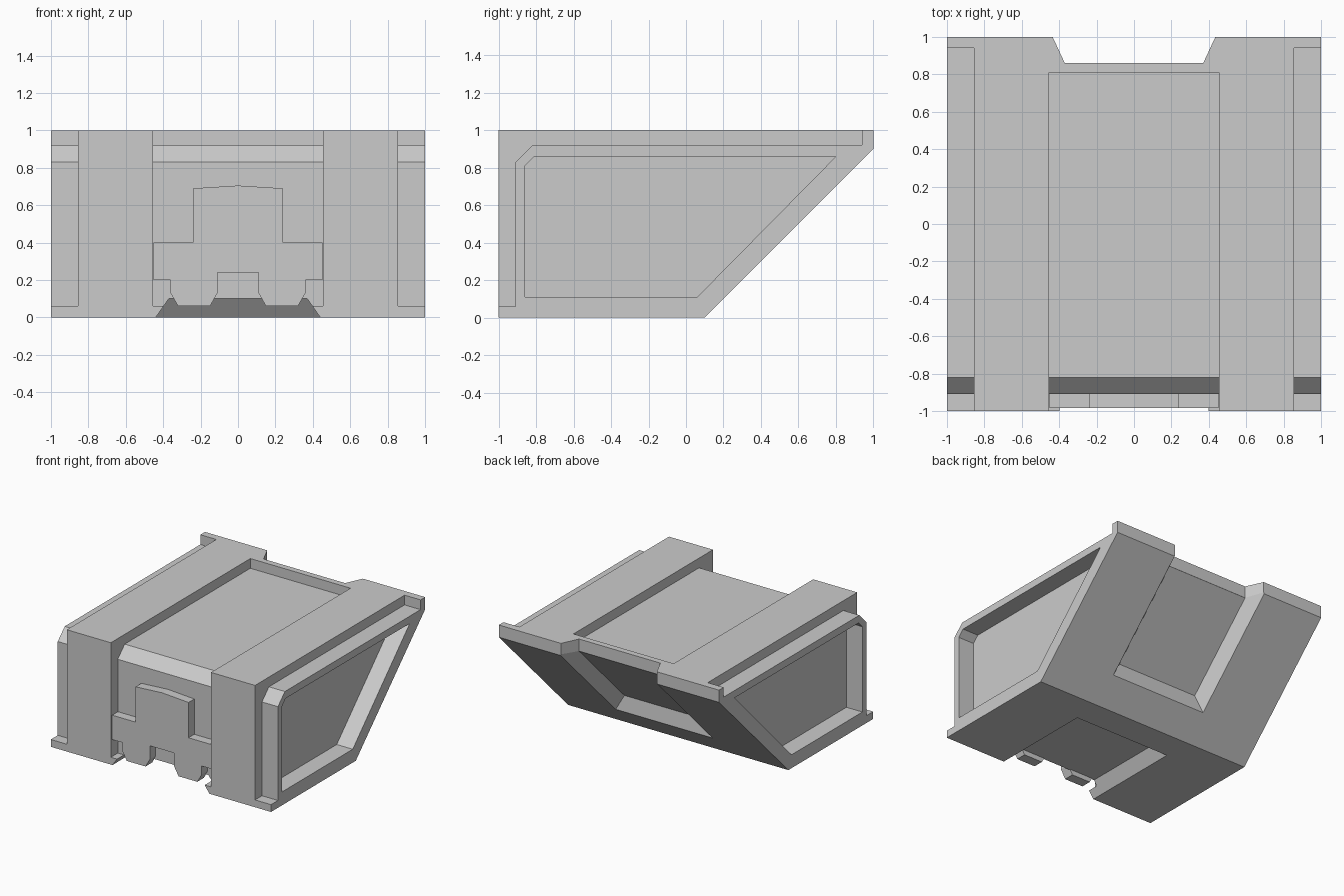
import bpy, bmesh
from mathutils import Vector

if "Cube" in bpy.data.objects:
    bpy.data.objects.remove(bpy.data.objects["Cube"])


def finish(name, bm):
    bmesh.ops.recalc_face_normals(bm, faces=bm.faces)
    me = bpy.data.meshes.new(name)
    bm.to_mesh(me)
    bm.free()
    ob = bpy.data.objects.new(name, me)
    bpy.context.collection.objects.link(ob)
    return ob


def prism(name, start, step):
    """Extrude a planar list of 3D points along step."""
    bm = bmesh.new()
    face = bm.faces.new([bm.verts.new(p) for p in start])
    ext = bmesh.ops.extrude_face_region(bm, geom=[face])
    moved = [v for v in ext["geom"] if isinstance(v, bmesh.types.BMVert)]
    bmesh.ops.translate(bm, verts=moved, vec=step)
    return finish(name, bm)


def side_prism(name, profile, x0, x1):
    return prism(name, [(x0, y, z) for y, z in profile], Vector((x1 - x0, 0, 0)))


def hull(name, sections):
    """Convex block from (half width, y, z) points mirrored over x."""
    bm = bmesh.new()
    for w, y, z in sections:
        bm.verts.new((w, y, z))
        bm.verts.new((-w, y, z))
    bmesh.ops.convex_hull(bm, input=bm.verts)
    return finish(name, bm)


def cut(target, cutter):
    cutter.hide_render = True
    mod = target.modifiers.new("cut", "BOOLEAN")
    mod.operation, mod.solver, mod.object = "DIFFERENCE", "EXACT", cutter
    bpy.context.view_layer.objects.active = target
    bpy.ops.object.modifier_apply(modifier=mod.name)
    bpy.data.objects.remove(cutter)


# Full silhouette of the case: square front, slanted underside at the back
case = side_prism("case_body", [(-1, 0), (0.1, 0), (1, 0.9), (1, 1), (-1, 1)], -1, 1)


def channel(back):
    return [(-1.1, 0.06), (-0.91, 0.06), (-0.91, 0.83), (-0.82, 0.92),
            (back, 0.92), (back, 1.1), (-1.1, 1.1)]


# Channels either side of and between the two raised bands
cut(case, side_prism("centre_channel", channel(0.81), -0.455, 0.455))
recess = [(-0.86, 0.11), (0.06, 0.11), (0.80, 0.86), (-0.81, 0.86), (-0.86, 0.81)]
for s in (-1, 1):
    cut(case, side_prism("side_channel", channel(0.94), s * 0.855, s * 1.1))
    # Framed side panel
    cut(case, side_prism("side_recess", recess, s * 0.855, s * 1.1))

# Sunken panel under the floor, open to the front
cut(case, hull("floor_recess", [(0.51, -1.2, -0.1), (0.37, -1.2, 0.1),
                                (0.51, -0.06, -0.1), (0.37, -0.22, 0.1)]))


# Sunken panel on the slanted back, open to the top
def slope(w, u, n):
    return (w, 0.1 + 0.7071 * (u - n), 0.7071 * (u + n))


cut(case, hull("slope_recess", [slope(0.51, 0.18, -0.1), slope(0.37, 0.34, 0.1),
                                slope(0.51, 1.45, -0.1), slope(0.37, 1.174, 0.1)]))
cut(case, hull("lip_notch", [(w, y, z) for w, y in ((0.37, 0.86), (0.50, 1.14))
                             for z in (0.88, 1.2)]))

# Front latch plate with two hanging feet
half = [(0.24, 0.69), (0.24, 0.40), (0.453, 0.40), (0.453, 0.20), (0.36, 0.20),
        (0.36, 0.13), (0.32, 0.06), (0.15, 0.06), (0.11, 0.13), (0.11, 0.24)]
outline = [(0, 0.705)] + half + [(-x, z) for x, z in reversed(half)]
prism("front_latch", [(x, -0.985, z) for x, z in outline], Vector((0, 0.085, 0)))
